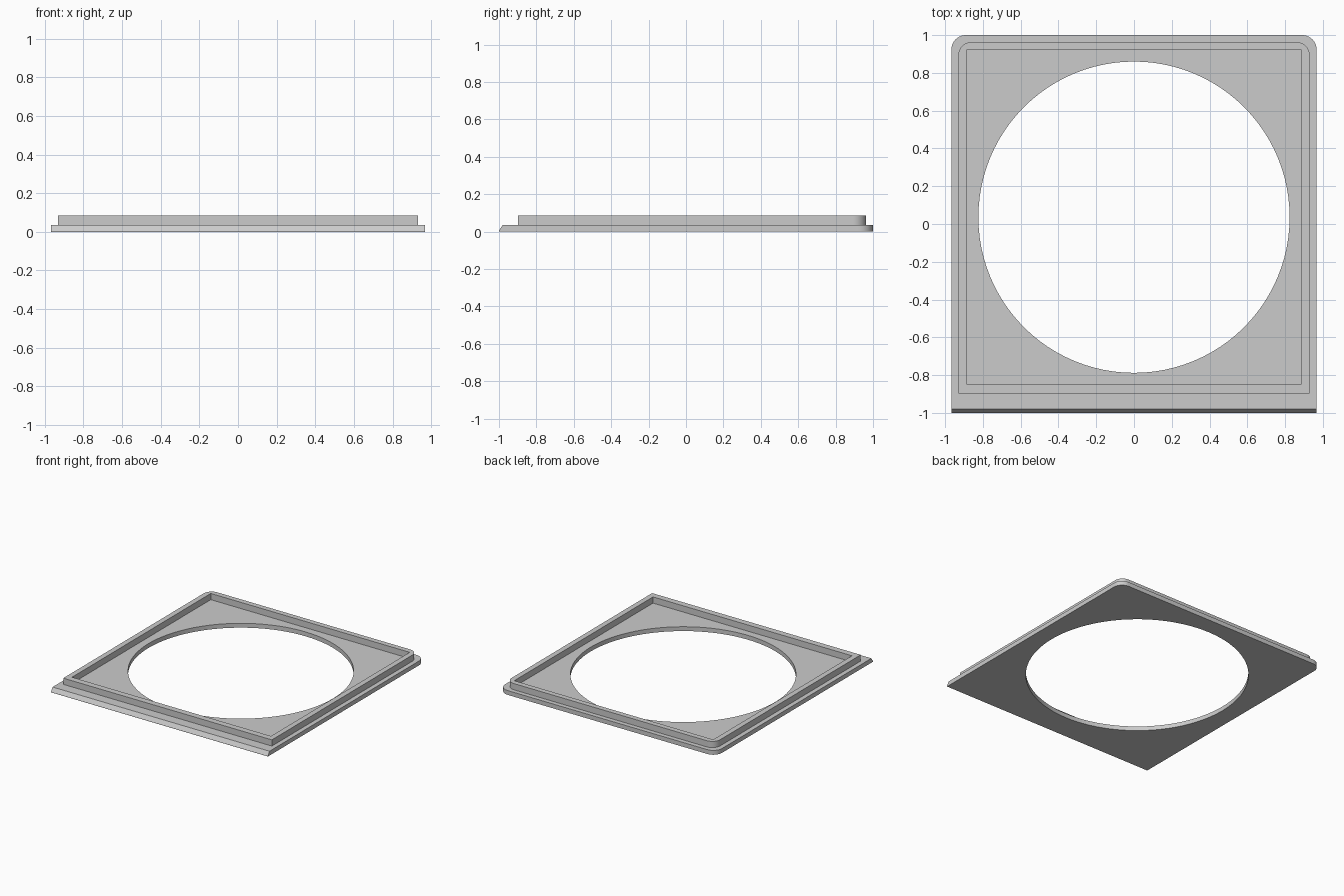
import bpy, bmesh
from math import sin, cos, pi

cube = bpy.data.objects.get("Cube")
if cube:
    bpy.data.objects.remove(cube, do_unlink=True)

FLOOR, RIM_TOP = 0.035, 0.085
CORNER_STEPS = 12

grey = bpy.data.materials.new("plain grey")
grey.use_nodes = True
colour = (0.6, 0.6, 0.6, 1)
grey.diffuse_color = colour
grey.node_tree.nodes["Principled BSDF"].inputs["Base Color"].default_value = colour

bm = bmesh.new()


def loop(points, z):
    """Closed loop of vertices and edges at one height."""
    verts = [bm.verts.new((x, y, z)) for x, y in points]
    for a, b in zip(verts, verts[1:] + verts[:1]):
        bm.edges.new((a, b))
    return verts


def outline(half, front, back, radius=0):
    """Rectangle whose two back corners may be rounded."""
    pts = [(-half, front), (half, front)]
    if not radius:
        return pts + [(half, back), (-half, back)]
    for side, start in ((1, 0), (-1, pi / 2)):
        for i in range(CORNER_STEPS + 1):
            a = start + pi / 2 * i / CORNER_STEPS
            pts.append((side * (half - radius) + radius * cos(a),
                        back - radius + radius * sin(a)))
    return pts


def wall(low, high):
    n = len(low)
    for i in range(n):
        j = (i + 1) % n
        bm.faces.new((low[i], low[j], high[j], high[i]))


def flat(outer, inner):
    """Flat face between an outer and an inner loop."""
    edges = [bm.edges.get((a, b)) for ring in (outer, inner)
             for a, b in zip(ring, ring[1:] + ring[:1])]
    bmesh.ops.triangle_fill(bm, edges=edges, use_beauty=True)


# Base plate with a sloped front edge
base = loop(outline(0.967, -1.0, 1.0, 0.077), 0)
lip = loop(outline(0.967, -1.0, 1.0, 0.077), 0.005)
ledge = loop(outline(0.967, -0.98, 1.0, 0.077), FLOOR)
wall(base, lip)
wall(lip, ledge)

# Raised rim around a square recess
rim = outline(0.93, -0.897, 0.963, 0.07)
rim_low, rim_high = loop(rim, FLOOR), loop(rim, RIM_TOP)
recess = outline(0.887, -0.847, 0.92)
recess_low, recess_high = loop(recess, FLOOR), loop(recess, RIM_TOP)
wall(rim_low, rim_high)
wall(recess_low, recess_high)

# Round opening through the floor
circle = [(0.824 * cos(2 * pi * i / 96), 0.036 + 0.824 * sin(2 * pi * i / 96))
          for i in range(96)]
hole_low, hole_high = loop(circle, 0), loop(circle, FLOOR)
wall(hole_low, hole_high)

# Flat surfaces joining the walls
flat(ledge, rim_low)
flat(rim_high, recess_high)
flat(recess_low, hole_high)
flat(base, hole_low)

bmesh.ops.recalc_face_normals(bm, faces=bm.faces[:])
mesh = bpy.data.meshes.new("frame_plate")
bm.to_mesh(mesh)
bm.free()
mesh.materials.append(grey)

frame = bpy.data.objects.new("frame_plate", mesh)
bpy.context.collection.objects.link(frame)
bpy.context.view_layer.objects.active = frame
frame.select_set(True)
bpy.ops.object.shade_smooth_by_angle(angle=pi / 6)
